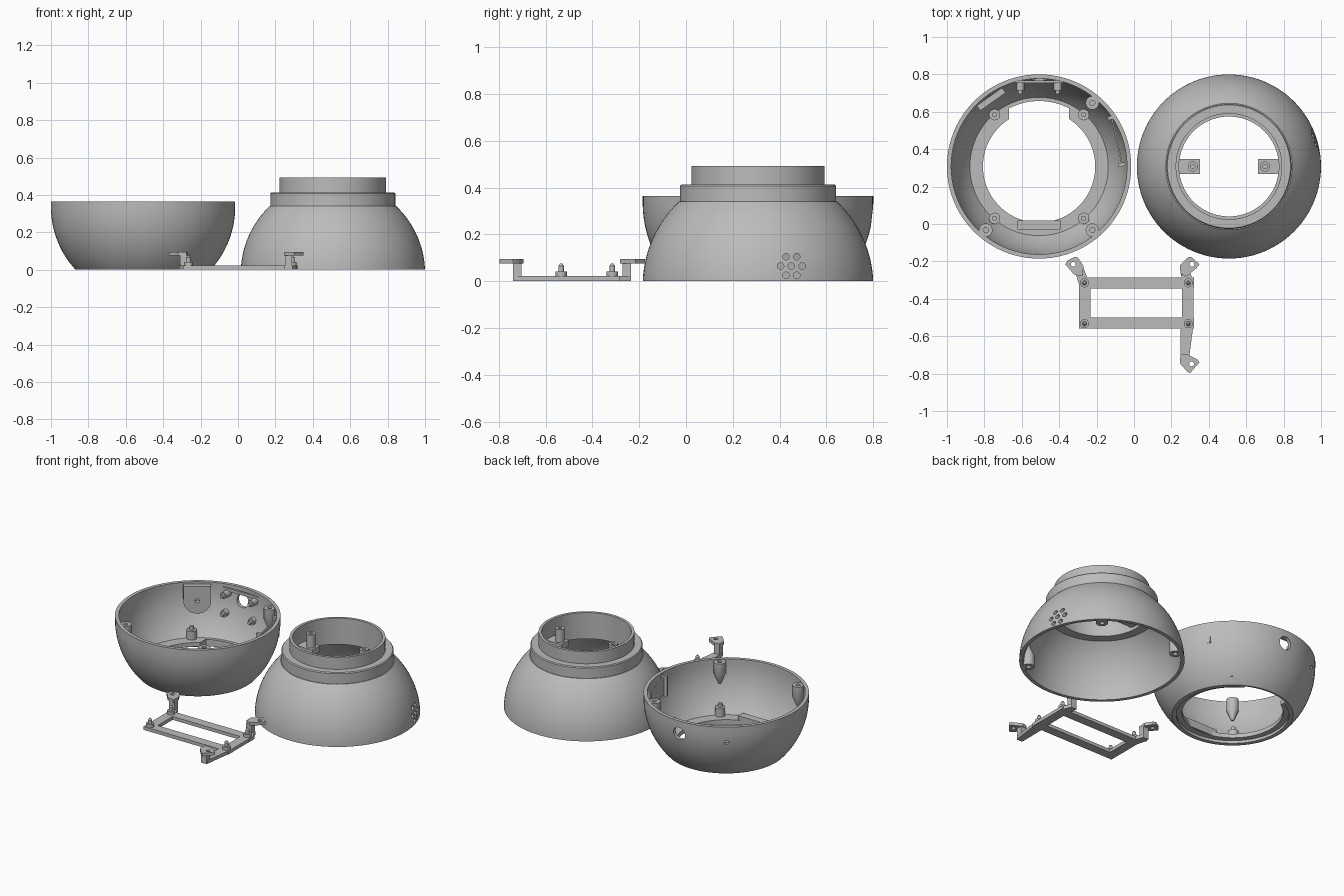
import bpy, bmesh, math
from math import sin, cos, pi, sqrt, asin, atan2
from mathutils import Matrix, Vector

if "Cube" in bpy.data.objects:
    bpy.data.objects.remove(bpy.data.objects["Cube"])

GREY = (0.5, 0.5, 0.5, 1)
grey = bpy.data.materials.new("plain_grey")
grey.use_nodes = True
grey.diffuse_color = GREY
grey.node_tree.nodes["Principled BSDF"].inputs["Base Color"].default_value = GREY

R, RI = 0.4925, 0.47          # outer and inner shell radius
CX, CY = 0.5075, 0.3075       # shell centre offsets


def finish(name, bm, matrix=Matrix()):
    bmesh.ops.remove_doubles(bm, verts=bm.verts, dist=1e-5)
    bmesh.ops.recalc_face_normals(bm, faces=bm.faces)
    mesh = bpy.data.meshes.new(name)
    bm.to_mesh(mesh)
    bm.free()
    mesh.materials.append(grey)
    ob = bpy.data.objects.new(name, mesh)
    bpy.context.collection.objects.link(ob)
    ob.matrix_world = matrix
    return ob


def smooth(ob):
    bpy.ops.object.select_all(action='DESELECT')
    ob.select_set(True)
    bpy.context.view_layer.objects.active = ob
    bpy.ops.object.shade_smooth_by_angle(angle=math.radians(30))


def lathe(name, profile, x, y, z=0, steps=32, closed=False):
    """Spin an (r, z) profile about a vertical axis."""
    bm = bmesh.new()
    vs = [bm.verts.new((r, 0, h)) for r, h in profile]
    edges = [bm.edges.new(p) for p in zip(vs, vs[1:])]
    if closed:
        edges.append(bm.edges.new((vs[-1], vs[0])))
    bmesh.ops.spin(bm, geom=vs + edges, cent=(0, 0, 0), axis=(0, 0, 1),
                   angle=2 * pi, steps=steps, use_merge=False)
    ob = finish(name, bm, Matrix.Translation((x, y, z)))
    smooth(ob)
    return ob


def prism(name, pts, z0, z1, matrix=Matrix()):
    """Extrude a flat outline from z0 to z1."""
    bm = bmesh.new()
    f = bm.faces.new([bm.verts.new((x, y, z0)) for x, y in pts])
    up = bmesh.ops.extrude_face_region(bm, geom=[f])["geom"]
    bmesh.ops.translate(bm, vec=(0, 0, z1 - z0),
                        verts=[v for v in up if isinstance(v, bmesh.types.BMVert)])
    return finish(name, bm, matrix)


def box(name, x0, x1, y0, y1, z0, z1):
    return prism(name, [(x0, y0), (x1, y0), (x1, y1), (x0, y1)], z0, z1)


def rod(name, a, b, r):
    """Cylinder between two points."""
    a, b = Vector(a), Vector(b)
    m = Matrix.Translation(a) @ (b - a).to_track_quat('Z', 'Y').to_matrix().to_4x4()
    ob = prism(name, arc(r, 0, 2 * pi, 24)[:-1], 0, (b - a).length, m)
    smooth(ob)
    return ob


def arc(r, a0, a1, n, c=0):
    return [(r * cos(a0 + (a1 - a0) * i / n), c + r * sin(a0 + (a1 - a0) * i / n))
            for i in range(n + 1)]


def cut(ob, cutters):
    for c in cutters:
        mod = ob.modifiers.new("cut", 'BOOLEAN')
        mod.operation, mod.solver, mod.object = 'DIFFERENCE', 'EXACT', c
        bpy.context.view_layer.objects.active = ob
        bpy.ops.object.modifier_apply(modifier=mod.name)
    smooth(ob)


def discard(cutters):
    for c in cutters:
        bpy.data.objects.remove(c)


def boss(name, x, y, top, sign):
    """Screw boss with a bore and a pointed support; sign -1 hangs down."""
    lathe(name, [(0, sign * .05), (.014, sign * .05), (.014, 0), (.036, 0),
                 (.036, sign * .075), (.008, sign * .14), (0, sign * .14)], x, y, top)


# Lower bowl shell
EQ = 0.335
bowl = lathe("bowl_shell",
             arc(R, asin(-EQ / R), 0, 24, EQ) + [(R, .365), (RI, .365)]
             + arc(RI, 0, asin((.045 - EQ) / RI), 24, EQ)
             + [(.30, .045), (.30, .018), (.335, .018), (.335, 0)],
             -CX, CY, steps=96, closed=True)

# Bracket on the inside of the bowl wall
wall = atan2(.815, -.58)
out = Vector((cos(wall), sin(wall), 0))
side = Vector((-sin(wall), cos(wall), 0))
frame = Matrix.Translation((-CX, CY, 0)) @ Matrix(
    (side, (0, 0, 1), out)).transposed().to_4x4()
bracket = prism("wall_bracket", [(.083, .355)] + arc(.083, 0, -pi, 24, .26)
                + [(-.083, .355)], .425, .458, frame)

# Openings in the bowl
a = atan2(sqrt(.35 ** 2 - .16 ** 2), .16)
notch = prism("notch_cutter", [(-.16, .2), (.16, .2)] + arc(.35, a, pi - a, 16),
              -.1, .1, Matrix.Translation((-CX, CY, 0)))
centre = Vector((-CX, CY, .26))
bolt = rod("bolt_cutter", centre + out * .3, centre + out * .6, .013)
port = rod("port_cutter", (-CX, .65, .28), (-CX, .9, .28), .042)
cut(bowl, [notch, bolt, port])
cut(bracket, [bolt])
discard([notch, bolt, port])

# Rim bosses and floor posts in the bowl
for i, (sx, sy) in enumerate([(-1, -1), (1, -1), (1, 1)]):
    boss(f"bowl_boss_{i}", -CX + sx * .285, CY + sy * .34, .36, -1)
for sx in (-1, 1):
    for sy in (-1, 1):
        lathe("floor_post", [(0, .04), (.03, .04), (.03, .1), (.013, .1),
                             (.013, .125), (0, .125)],
              -CX + sx * .238, CY + sy * .277)

# Floor tab opposite the notch
box("floor_tab", -CX - .115, -CX + .115, -.03, .02, .02, .07)

# Stepped pegs on the back wall
for sx in (-1, 1):
    x = -CX + sx * .1
    for z, depth in ((.31, .0), (.19, .025)):
        rod("wall_peg", (x, .77 - depth, z), (x, .715, z), .022)
        rod("peg_tip", (x, .72, z), (x, .695, z), .012)
box("peg_strip", -CX - .13, -CX + .13, .755, .768, .325, .345)

# Side clip: a thin plate held by two ribs
p, q = Vector((.385, .26)), Vector((.44, .01))
n = Vector((.977, .215)) * .008
prism("clip_plate", [p, q, q + n, p + n], .24, .35, Matrix.Translation((-CX, CY, 0)))
for e in (p, q):
    t = Vector((.215, -.977)) * .01
    w = Vector((.977, .215)) * .035
    prism("clip_rib", [e - t - w * .5, e + t - w * .5, e + t + w * .6, e - t + w * .6],
          .23, .36, Matrix.Translation((-CX, CY, 0)))

# Upper dome shell with collar and neck
DC = -.018
dome = lathe("dome_shell",
             arc(R, asin(-DC / R), asin((.34 - DC) / R), 24, DC)
             + [(.334, .34), (.334, .407), (.329, .413), (.285, .413), (.285, .492),
                (.267, .492), (.267, .32)]
             + arc(RI, asin((.32 - DC) / RI), asin(-DC / RI), 24, DC),
             CX, CY, steps=96, closed=True)

# Cluster of round vents in the dome
vents = [rod("vent_cutter", (.8, .45, .065), (1.1, .45, .065), .014)]
for k in range(6):
    y, z = .45 + .046 * cos(k * pi / 3), .065 + .046 * sin(k * pi / 3)
    vents.append(rod("vent_cutter", (.8, y, z), (1.1, y, z), .014))
cut(dome, vents)
discard(vents)

# Bosses under the dome rim
for i, (sx, sy) in enumerate([(1, -1), (1, 1), (-1, 1)]):
    boss(f"dome_boss_{i}", CX + sx * .285, CY + sy * .34, 0, 1)

# Neck tabs with standing tubes
for s in (-1, 1):
    xs = sorted((CX + s * .155, CX + s * .275))
    box("neck_tab", *xs, CY - .04, CY + .04, .34, .38)
    lathe("neck_tube", [(0, .40), (.012, .40), (.012, .465), (.027, .465),
                        (.027, .36), (0, .36)], CX + s * .193, CY)

# Flat mounting frame
for y in (-.345, -.56):
    box("frame_rail", -.295, .32, y, y + .06, 0, .022)
for x in (-.295, .257):
    box("frame_side", x, x + .062, -.56, -.285, 0, .022)
for x in (-.265, .29):
    for y in (-.315, -.533):
        lathe("frame_pin", [(0, .01), (.024, .01), (.024, .042), (.012, .042),
                            (.012, .065), (.005, .075), (0, .075)], x, y, steps=20)

# Arms, uprights and drilled pads of the frame
prism("left_arm", [(-.295, -.32), (-.25, -.285), (-.27, -.235), (-.315, -.255)], 0, .022)
prism("right_arm", [(.257, -.32), (.31, -.285), (.29, -.235), (.248, -.235)], 0, .022)
prism("front_arm", [(.25, -.56), (.315, -.56), (.292, -.735), (.248, -.735)], 0, .022)
box("left_upright", -.31, -.272, -.272, -.235, 0, .08)
box("right_upright", .25, .288, -.272, -.235, 0, .08)
box("front_upright", .25, .288, -.74, -.702, 0, .08)
pads = {
    "left_pad": ([(-.368, -.215), (-.355, -.195), (-.315, -.175), (-.3, -.18),
                  (-.27, -.225), (-.275, -.28), (-.32, -.27)], (-.325, -.215)),
    "right_pad": ([(.35, -.215), (.335, -.235), (.28, -.282), (.248, -.265),
                   (.246, -.22), (.29, -.178), (.305, -.175)], (.31, -.215)),
    "front_pad": ([(.35, -.74), (.34, -.725), (.28, -.695), (.248, -.7),
                   (.246, -.745), (.285, -.79), (.3, -.797)], (.308, -.748))}
for name, (outline, (x, y)) in pads.items():
    pad = prism(name, outline, .075, .095)
    drill = rod("drill_cutter", (x, y, 0), (x, y, .2), .013)
    cut(pad, [drill])
    discard([drill])
